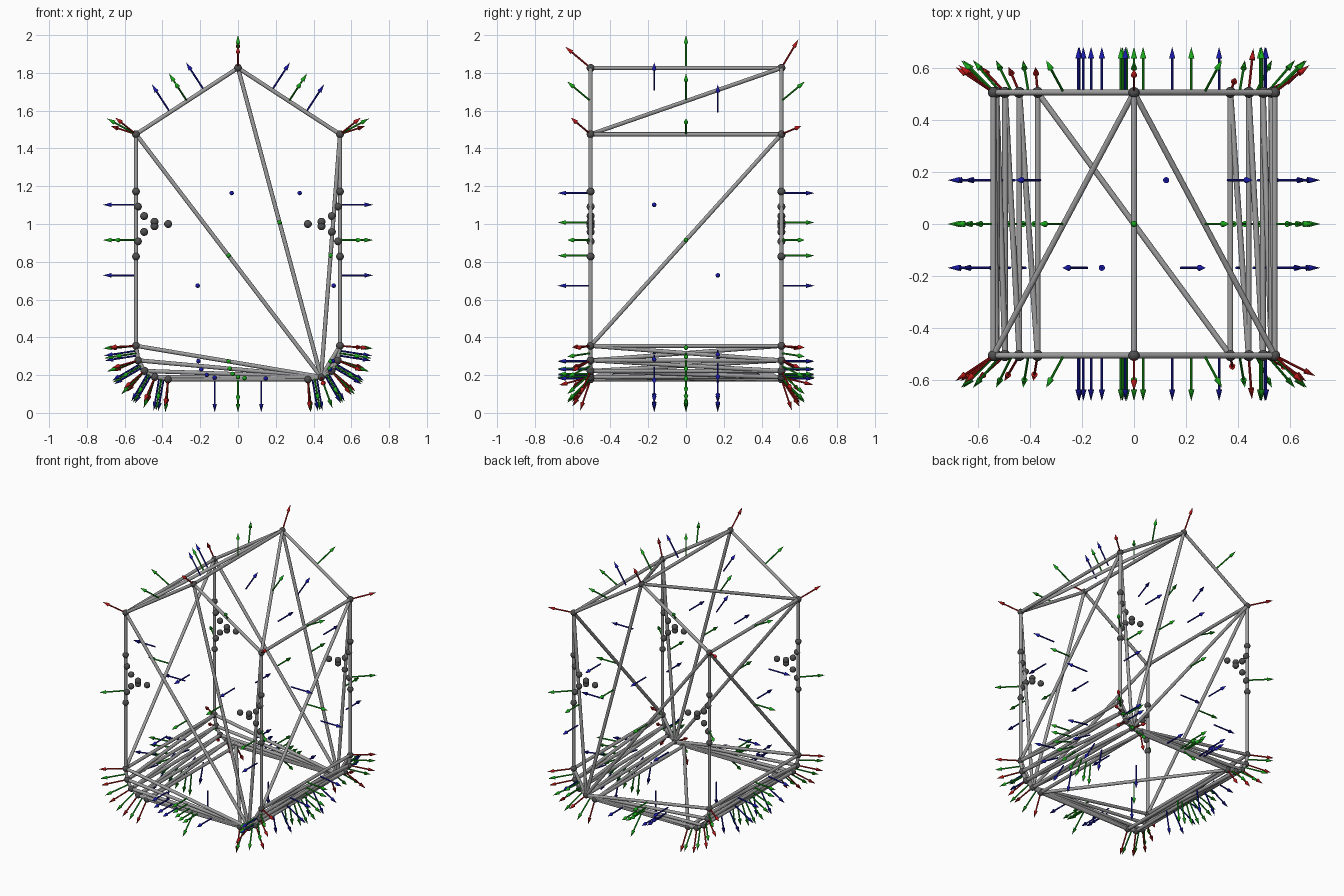
import bpy, bmesh
from mathutils import Vector, Matrix

if "Cube" in bpy.data.objects:
    bpy.data.objects.remove(bpy.data.objects["Cube"])

DEPTH = 0.505      # half depth of the house-shaped cage
ARROW = 0.175      # length of the normal arrows


def make_material(name, rgb):
    m = bpy.data.materials.new(name)
    m.diffuse_color = (*rgb, 1)
    m.use_nodes = True
    m.node_tree.nodes["Principled BSDF"].inputs["Base Color"].default_value = m.diffuse_color
    return m


def make_object(name, bm, mat=None):
    me = bpy.data.meshes.new(name)
    bm.to_mesh(me)
    bm.free()
    ob = bpy.data.objects.new(name, me)
    bpy.context.collection.objects.link(ob)
    if mat:
        me.materials.append(mat)
    bpy.context.view_layer.objects.active = ob
    ob.select_set(True)
    bpy.ops.object.shade_smooth_by_angle()
    ob.select_set(False)


def add_cone(bm, a, b, r1, r2, sides):
    d = b - a
    mat = Matrix.Translation((a + b) / 2) @ d.to_track_quat('Z', 'Y').to_matrix().to_4x4()
    bmesh.ops.create_cone(bm, cap_ends=True, segments=sides, radius1=r1,
                          radius2=r2, depth=d.length, matrix=mat)


def make_arrows(name, items, rgb):
    bm = bmesh.new()
    for start, normals in items:
        n = sum(normals, Vector()).normalized()
        neck, tip = start + n * (ARROW - 0.045), start + n * ARROW
        add_cone(bm, start, neck, 0.005, 0.005, 10)
        add_cone(bm, neck, tip, 0.012, 0, 12)
    make_object(name, bm, make_material(name, rgb))


# Clockwise house profile with rounded lower corners
right = [(0.54, 1.475), (0.54, 0.355), (0.528, 0.278), (0.495, 0.222),
         (0.44, 0.19), (0.37, 0.178)]
profile = [(0, 1.826)] + right + [(-x, z) for x, z in reversed(right)]
n, hub = len(profile), 5

# Triangulated cage, used only to find edges and normals
cage = bmesh.new()
front = [cage.verts.new((x, -DEPTH, z)) for x, z in profile]
back = [cage.verts.new((x, DEPTH, z)) for x, z in profile]
for i in range(n):
    j = (i + 1) % n
    a, b = (j, i) if i < 2 else (i, j)      # right roof and wall flip
    cage.faces.new((front[a], back[b], front[b]))
    cage.faces.new((front[a], back[a], back[b]))
    if hub not in (i, j):                   # end caps fan out from the hub
        for ring in (front, back):
            cage.faces.new((ring[hub], ring[i], ring[j]))
centre = Vector((0, 0, 0.9))
cage.normal_update()
for f in cage.faces:
    if f.normal.dot(f.calc_center_median() - centre) < 0:
        f.normal_flip()
cage.normal_update()

# Edge rods
rods = bmesh.new()
for e in cage.edges:
    add_cone(rods, e.verts[0].co, e.verts[1].co, 0.011, 0.011, 16)
make_object("edge_rods", rods, make_material("rod_grey", (0.35, 0.35, 0.35)))

# Vertex balls, plus the loose balls beside each upright
points = [v.co.copy() for v in cage.verts]
loose = [(0.54, 0.172), (0.53, 0.092), (0.497, 0.042), (0.442, 0.012), (0.37, 0)]
for x, dz in loose:
    for sx in (-1, 1):
        for y in (-DEPTH, DEPTH):
            for z in {1 + dz, 1 - dz}:
                points.append(Vector((sx * x, y, z)))
balls = bmesh.new()
for p in points:
    bmesh.ops.create_uvsphere(balls, u_segments=20, v_segments=12, radius=0.021,
                              matrix=Matrix.Translation(p))
make_object("vertex_balls", balls, make_material("ball_grey", (0.08, 0.08, 0.08)))

# Normal arrows on vertices, edges and faces
make_arrows("vertex_arrows", [(v.co.copy(), [f.normal for f in v.link_faces])
                              for v in cage.verts], (0.5, 0.01, 0.01))
make_arrows("edge_arrows", [((e.verts[0].co + e.verts[1].co) / 2,
                             [f.normal for f in e.link_faces])
                            for e in cage.edges], (0.01, 0.4, 0.01))
make_arrows("face_arrows", [(f.calc_center_median(), [f.normal])
                            for f in cage.faces], (0.01, 0.01, 0.4))
cage.free()
